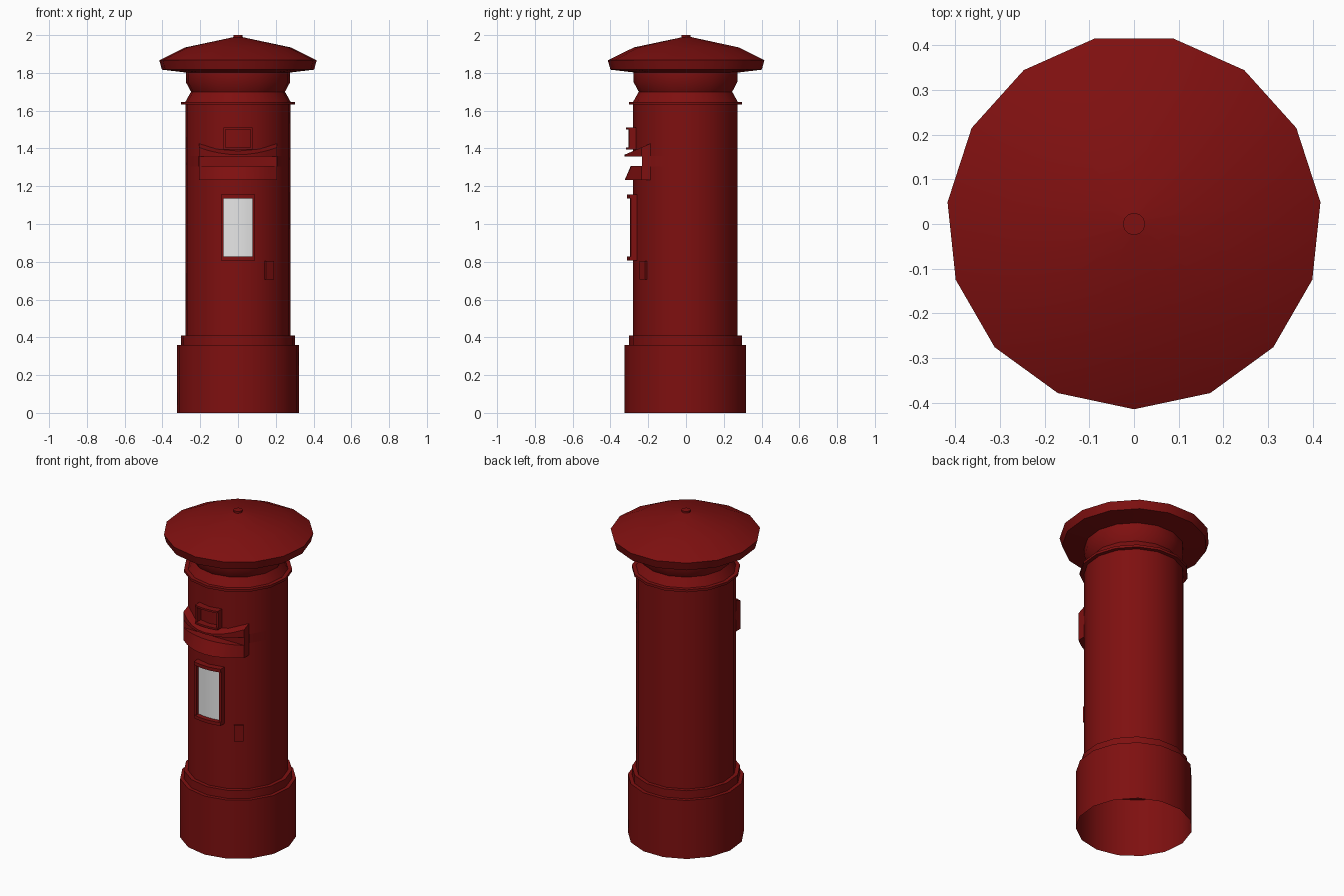
import bpy, bmesh, math

if "Cube" in bpy.data.objects:
    bpy.data.objects.remove(bpy.data.objects["Cube"])

SIDES = 15


def material(name, rgb):
    m = bpy.data.materials.new(name)
    m.diffuse_color = (*rgb, 1)
    m.use_nodes = True
    m.node_tree.nodes["Principled BSDF"].inputs["Base Color"].default_value = m.diffuse_color
    return m


RED = material("dark red", (0.21, 0.005, 0.005))
WHITE = material("white", (0.8, 0.8, 0.8))


def finish(bm, name, mat, angle=30):
    me = bpy.data.meshes.new(name)
    bmesh.ops.recalc_face_normals(bm, faces=bm.faces)
    bm.to_mesh(me)
    bm.free()
    me.materials.append(mat)
    ob = bpy.data.objects.new(name, me)
    bpy.context.collection.objects.link(ob)
    bpy.ops.object.select_all(action='DESELECT')
    ob.select_set(True)
    bpy.context.view_layer.objects.active = ob
    bpy.ops.object.shade_smooth_by_angle(angle=math.radians(angle))
    return ob


def loft(bm, rows, closed_rows=True):
    """Bridge successive rows of vertices."""
    n = len(rows[0])
    for a, b in zip(rows, rows[1:]):
        for i in range(n if closed_rows else n - 1):
            j = (i + 1) % n
            bm.faces.new((a[i], a[j], b[j], b[i]))


def lathe(name, profile, cy=0.0, cap_top=False, sides=SIDES):
    """Profile entries: (radius, z) or (radius, z, front limit in y)."""
    bm = bmesh.new()
    rows = []
    for r, z, *limit in profile:
        row = []
        for i in range(sides):
            a = math.tau * i / sides - math.pi / 2
            y = r * math.sin(a) + cy
            if limit:
                y = max(y, limit[0])
            row.append(bm.verts.new((r * math.cos(a), y, z)))
        rows.append(row)
    loft(bm, rows)
    if cap_top:
        bm.faces.new(rows[-1])
    return finish(bm, name, RED)


def arc_bar(bm, x0, x1, z0, z1, r_in, r_out, steps):
    """Bar that follows the round front of the body."""
    rows = []
    for k in range(steps + 1):
        x = x0 + (x1 - x0) * k / steps
        rows.append([bm.verts.new((x, -math.sqrt(r * r - x * x), z))
                     for r, z in ((r_in, z0), (r_out, z0), (r_out, z1), (r_in, z1))])
    loft(bm, rows)
    bm.faces.new(rows[0])
    bm.faces.new(rows[-1])


def arc_frame(name, x0, x1, z0, z1, w, h, r_out):
    bm = bmesh.new()
    for a, b in ((z0, z0 + h), (z1 - h, z1)):
        arc_bar(bm, x0, x1, a, b, 0.262, r_out, 6)
    for a, b in ((x0, x0 + w), (x1 - w, x1)):
        arc_bar(bm, a, b, z0 + h, z1 - h, 0.262, r_out - 0.007, 1)
    return finish(bm, name, RED)


# Hollow body: base, shaft with a recess behind the slot, collar, neck
lathe("body", [
    (0.325, 0), (0.325, 0.36), (0.303, 0.36), (0.303, 0.41), (0.28, 0.41),
    (0.28, 1.305), (0.28, 1.305, -0.225), (0.28, 1.36, -0.225), (0.28, 1.36),
    (0.28, 1.632), (0.303, 1.632), (0.303, 1.647), (0.28, 1.647),
    (0.25, 1.70), (0.278, 1.752), (0.278, 1.802)])

# Overhanging roof and its small knob
lathe("roof", [(0.26, 1.80), (0.405, 1.817), (0.419, 1.867),
               (0.28, 1.935), (0.02, 1.99)], cy=0.005, cap_top=True)
lathe("roof_knob", [(0.025, 1.975), (0.025, 2.0)], cap_top=True, sides=12)


# Posting slot: sloped hood above, recess, splayed lip below
def hood_plane(y):
    return 1.425 + 0.43 * (y + 0.19)


bm = bmesh.new()
rows = []
for k in range(9):
    x = 0.207 * (k / 4 - 1)
    f = 1 - (k / 4 - 1) ** 2
    front = -0.235 - 0.09 * f
    section = [(-0.18, 1.232), (front, 1.232), (-0.235 - 0.057 * f, 1.308),
               (-0.234, 1.308), (-0.234, 1.357), (front, 1.357),
               (front, hood_plane(front)), (-0.18, hood_plane(-0.18))]
    rows.append([bm.verts.new((x, y, z)) for y, z in section])
loft(bm, rows)
for row in (rows[0], rows[-1]):
    # end plates
    bm.faces.new(row)
bmesh.ops.remove_doubles(bm, verts=bm.verts, dist=0.0001)
finish(bm, "posting_slot", RED)

# Frames for the small plate and the notice
arc_frame("small_plate_frame", -0.078, 0.076, 1.395, 1.51, 0.011, 0.011, 0.317)
arc_frame("notice_frame", -0.091, 0.091, 0.807, 1.155, 0.014, 0.02, 0.313)

# White notice card
bm = bmesh.new()
arc_bar(bm, -0.078, 0.078, 0.826, 1.136, 0.276, 0.284, 6)
finish(bm, "notice_card", WHITE)

# Lock plate on the angled face
bm = bmesh.new()
bmesh.ops.create_cube(bm, size=1)
for v in bm.verts:
    v.co = (v.co.x * 0.052, v.co.y * 0.024, v.co.z * 0.098)
lock = finish(bm, "lock_plate", RED)
turn = math.radians(36)
lock.location = (0.275 * math.sin(turn), -0.275 * math.cos(turn), 0.755)
lock.rotation_euler.z = turn
